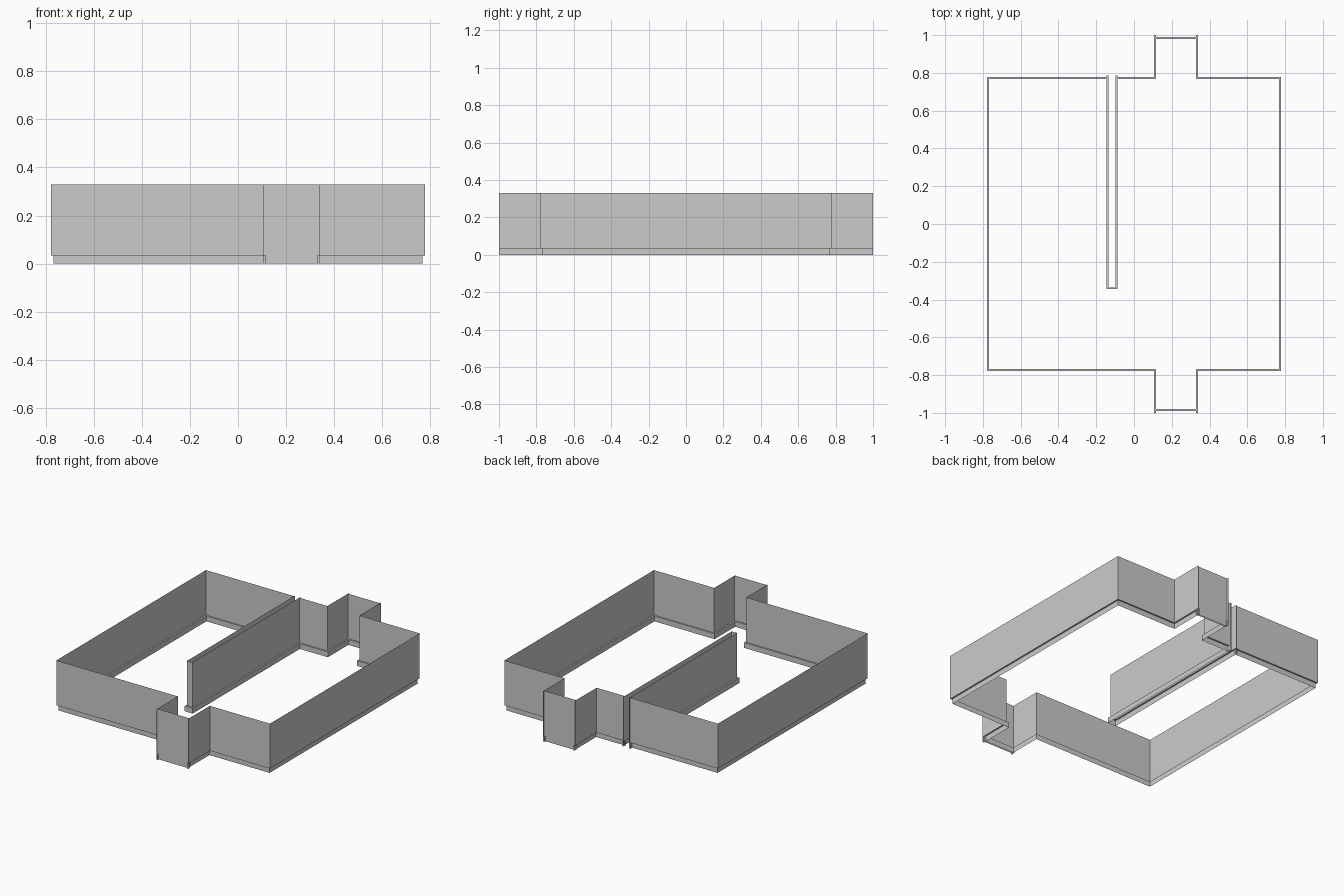
import bpy
import bmesh
from mathutils import Vector

if "Cube" in bpy.data.objects:
    bpy.data.objects.remove(bpy.data.objects["Cube"], do_unlink=True)

# Plaster material shared by every wall
GREY = (0.6, 0.6, 0.6, 1)
plaster = bpy.data.materials.new("plain_grey")
plaster.use_nodes = True
plaster.diffuse_color = GREY
plaster.node_tree.nodes["Principled BSDF"].inputs["Base Color"].default_value = GREY

TOP, SKIRT, STEP = 0.33, 0.035, 0.01
HALF, BAY, LEFT, RIGHT = 0.777, 0.99, 0.106, 0.339
SLOT_A, SLOT_B, SLOT_END = -0.136, -0.098, -0.335


def wall_run(name, path, foot=SKIRT, closed_ends=True):
    """Sweep a thin wall with a stepped skirting on the left of a plan path."""
    pts = [Vector(p) for p in path]
    dirs = [(b - a).normalized() for a, b in zip(pts, pts[1:])]
    norms = [Vector((-d.y, d.x)) for d in dirs]
    # Mitred inward offset at each corner
    offs = [norms[0]]
    offs += [a + b for a, b in zip(norms, norms[1:])]
    offs.append(norms[-1])
    profile = [(0, TOP), (0, foot), (0, SKIRT), (STEP, SKIRT), (STEP, 0)]
    if foot == SKIRT:
        profile.pop(1)
    bm = bmesh.new()
    rows = [[bm.verts.new((*(p + o * d), z)) for d, z in profile]
            for p, o in zip(pts, offs)]
    for a, b in zip(rows, rows[1:]):
        for i in range(len(profile) - 1):
            bm.faces.new((a[i], b[i], b[i + 1], a[i + 1]))
    # Small square feet where the skirting stops
    if closed_ends:
        for row, p in ((rows[0], pts[0]), (rows[-1], pts[-1])):
            low = bm.verts.new((p.x, p.y, 0))
            bm.faces.new((row[-3], row[-2], row[-1], low))
    mesh = bpy.data.meshes.new(name)
    bm.to_mesh(mesh)
    bm.free()
    mesh.materials.append(plaster)
    obj = bpy.data.objects.new(name, mesh)
    bpy.context.collection.objects.link(obj)
    return obj


# Outer room walls, anticlockwise so the skirting faces inside
wall_run("left_room_wall", [(RIGHT, -1), (RIGHT, -HALF), (HALF, -HALF),
                            (HALF, HALF), (RIGHT, HALF), (RIGHT, 1)])
wall_run("right_room_wall", [(SLOT_A, HALF), (-HALF, HALF), (-HALF, -HALF),
                             (LEFT, -HALF), (LEFT, -1)])
wall_run("back_middle_wall", [(LEFT, 1), (LEFT, HALF), (SLOT_B, HALF)])

# Partition reaching into the room, slightly overrunning the back wall
over = HALF + STEP
wall_run("partition_wall", [(SLOT_B, over), (SLOT_B, SLOT_END),
                            (SLOT_A, SLOT_END), (SLOT_A, over)])

# Full-height end walls of the two bays
for name, s in (("front_bay_end", -1), ("back_bay_end", 1)):
    ends = [(LEFT, s * BAY), (RIGHT, s * BAY)]
    wall_run(name, ends[::-s], foot=0, closed_ends=False)
